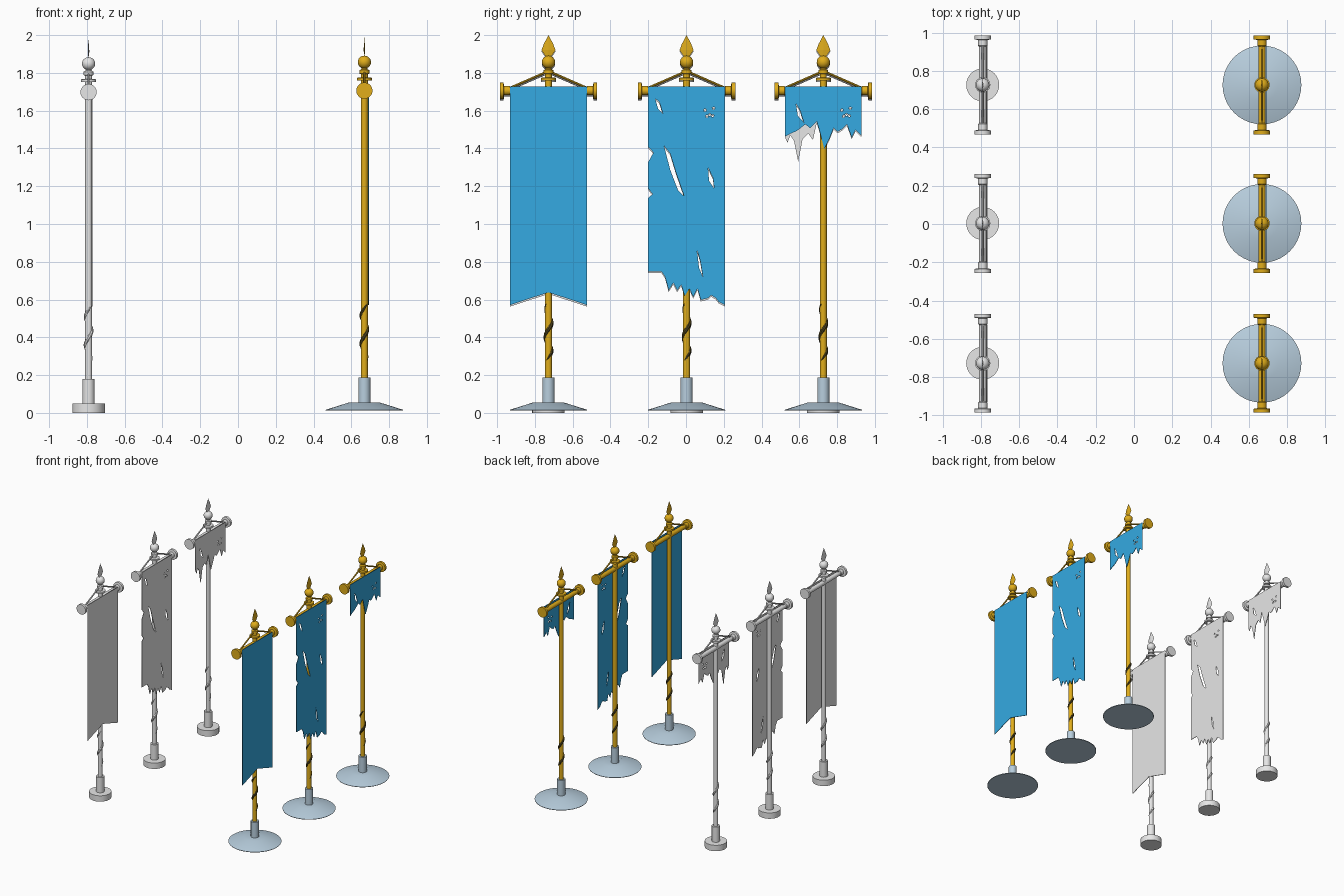
import bpy, bmesh, math
from mathutils import Matrix, Vector

if "Cube" in bpy.data.objects:
    bpy.data.objects.remove(bpy.data.objects["Cube"])


def material(name, rgb):
    m = bpy.data.materials.new(name)
    m.diffuse_color = (*rgb, 1)
    m.use_nodes = True
    m.node_tree.nodes["Principled BSDF"].inputs["Base Color"].default_value = m.diffuse_color
    return m


GREY = material("plain grey", (0.8, 0.8, 0.8))
GOLD = material("gold", (0.75, 0.42, 0.011))
BLUE = material("blue cloth", (0.035, 0.40, 0.76))
STEEL = material("pale steel", (0.48, 0.62, 0.73))
BRONZE = material("dark bronze", (0.09, 0.065, 0.012))


def finish(ob, mat, smooth=True):
    ob.data.materials.clear()
    ob.data.materials.append(mat)
    if smooth:
        bpy.ops.object.select_all(action='DESELECT')
        ob.select_set(True)
        bpy.context.view_layer.objects.active = ob
        bpy.ops.object.shade_smooth_by_angle(angle=math.radians(35))
    return ob


def mesh_object(name, bm, mat, smooth=True):
    bmesh.ops.recalc_face_normals(bm, faces=bm.faces)
    me = bpy.data.meshes.new(name)
    bm.to_mesh(me)
    bm.free()
    ob = bpy.data.objects.new(name, me)
    bpy.context.collection.objects.link(ob)
    return finish(ob, mat, smooth)


def lathe(name, profile, mat, matrix, n=24):
    """Spin (radius, height) points around local z and cap both ends."""
    bm = bmesh.new()
    rings = [[bm.verts.new((r * math.cos(math.tau * i / n), r * math.sin(math.tau * i / n), h))
              for i in range(n)] for r, h in profile]
    for a, b in zip(rings, rings[1:]):
        for i in range(n):
            bm.faces.new((a[i], a[(i + 1) % n], b[(i + 1) % n], b[i]))
    bm.faces.new(rings[0])
    bm.faces.new(rings[-1])
    bm.transform(matrix)
    return mesh_object(name, bm, mat)


def curve_object(name, splines, mat, matrix, cyclic=False, flat=0, bevel=0):
    """Poly splines of (x, y, z, radius), filled flat or bevelled, turned into a mesh."""
    cu = bpy.data.curves.new(name, 'CURVE')
    cu.dimensions = '2D' if flat else '3D'
    if flat:
        cu.fill_mode = 'BOTH'
    cu.extrude, cu.bevel_depth, cu.bevel_resolution = flat, bevel, 2
    cu.use_fill_caps = bool(bevel)
    for pts in splines:
        sp = cu.splines.new('POLY')
        sp.points.add(len(pts) - 1)
        for p, q in zip(sp.points, pts):
            p.co = (q[0], q[1], q[2], 1)
            p.radius = q[3]
        sp.use_cyclic_u = cyclic
    ob = bpy.data.objects.new(name, cu)
    bpy.context.collection.objects.link(ob)
    bpy.ops.object.select_all(action='DESELECT')
    ob.select_set(True)
    bpy.context.view_layer.objects.active = ob
    bpy.ops.object.convert(target='MESH')
    ob = bpy.context.view_layer.objects.active
    ob.data.transform(matrix)
    return finish(ob, mat, not flat)


# Cloth outlines (across, height) in hundredths of a unit
W = 20.3
TOP = [(-W, 172), (W, 172)]
WHOLE = TOP + [(W, 56.3), (0, 63), (-W, 56.3)]
TORN = TOP + [(W, 56.3), (17, 58), (15.5, 60), (13, 61.5), (11.5, 60), (7.5, 59), (5.8, 65), (3.5, 60.5),
              (1.5, 65), (-1, 61), (-2.8, 67), (-5, 64), (-7, 68), (-9.5, 64), (-11.3, 71), (-13.2, 74),
              (-W, 74), (-W, 113), (-18, 115), (-W, 118), (-W, 132), (-17.5, 137), (-W, 140)]
RAG_RIGHT = TOP + [(W, 146), (17, 149), (15, 145), (12.5, 152), (10, 149.5), (7.5, 148), (5.5, 150),
                   (3.5, 145), (0.5, 139), (-2, 148.5), (-3.5, 153.5)]
SCRAP = RAG_RIGHT + [(-7, 150), (-9.5, 152), (-14, 148.5), (-17.5, 147), (-W, 145.5)]
SCRAP_LONG = RAG_RIGHT + [(-5.5, 144.5), (-8, 148), (-11, 145), (-13.3, 133), (-15.5, 144),
                          (-17.5, 147), (-19, 143), (-W, 146)]
# Slits and moth holes
DOTS = [[(x + 0.8 * math.cos(a), z + 0.8 * math.sin(a)) for a in (0.3, 1.5, 2.8, 4.0, 5.2)]
        for x, z in ((9.8, 159.5), (12.3, 157), (14.3, 160.5), (10.8, 156.3), (13.8, 156.5))]
SLITS = [[(-16.6, 165.5), (-14.5, 164), (-12.5, 157.5), (-15, 160)],
         [(-11.9, 140.5), (-8.7, 136.5), (-5.5, 126), (-1.3, 114), (-4.5, 117), (-8.7, 128)],
         [(11.4, 129), (14, 123.5), (14.6, 118), (11.9, 122)],
         [(5.5, 85.5), (7.2, 80), (8.7, 71), (6.6, 76)]]
SCRAP_SLIT = [[(-14.5, 163), (-12.4, 159.5), (-10.3, 153), (-13.5, 156.5)]]
# Local x -> y, local y -> z, local z -> x
CLOTH_AXES = Matrix(((0, 0, 1, 0), (1, 0, 0, 0), (0, 1, 0, 0), (0, 0, 0, 1)))


def banner(tag, x, y, z, base, metal, cloth, wrap, sockel, loops):
    at = Matrix.Translation((x, y, z))
    # foot and collar
    lathe(tag + "_foot", sockel, base, at, 40)
    lathe(tag + "_collar", [(0.032, 0.045), (0.032, 0.18)], base, at)
    # pole, neck rings and ball
    lathe(tag + "_pole", [(0.0185, 0.17), (0.0185, 1.755)], metal, at)
    lathe(tag + "_neck", [(0.040, 1.752), (0.040, 1.766), (0.018, 1.768), (0.018, 1.785), (0.026, 1.788),
                          (0.026, 1.806), (0.016, 1.812), (0.016, 1.83)], metal, at)
    lathe(tag + "_ball", [(0.001 + 0.034 * math.sin(math.pi * i / 12), 1.849 - 0.034 * math.cos(math.pi * i / 12))
                          for i in range(13)], metal, at)
    # flat spearhead with a slight ridge
    bm = bmesh.new()
    rim = [bm.verts.new((0, a, h)) for a, h in
           ((-0.010, 1.872), (-0.037, 1.912), (-0.025, 1.945), (0, 1.992), (0.025, 1.945), (0.037, 1.912), (0.010, 1.872))]
    for s in (-1, 1):
        ridge = bm.verts.new((0.004 * s, 0, 1.912))
        for i in range(7):
            bm.faces.new((rim[i], rim[(i + 1) % 7], ridge))
    bm.transform(at)
    mesh_object(tag + "_spearhead", bm, metal, False)
    # crossbar with end knobs
    half = [(0.019, 0), (0.019, 0.2), (0.024, 0.205), (0.024, 0.235), (0.043, 0.238), (0.043, 0.258)]
    lathe(tag + "_crossbar", [(r, -h) for r, h in reversed(half)] + half[1:], metal,
          at @ Matrix.Translation((0, 0, 1.698)) @ Matrix.Rotation(-math.pi / 2, 4, 'X'))
    # hanging cords
    curve_object(tag + "_cords", [[(0, s * 0.205, 1.712, 1), (0, s * 0.015, 1.795, 1)] for s in (-1, 1)],
                 metal, at, bevel=0.006)
    # spiral wrap on the lower pole
    n = 64
    spiral = []
    for i in range(n + 1):
        t = i / n
        a = math.tau * 2 * t - 0.6
        spiral.append((0.0155 * math.cos(a), 0.0155 * math.sin(a), 0.27 + 0.3 * t,
                       0.35 + 0.65 * min(1, 6 * t, 6 * (1 - t))))
    curve_object(tag + "_spiral_wrap", [spiral], wrap, at, bevel=0.0105)
    # cloth
    curve_object(tag + "_cloth", [[(a / 100, h / 100, 0, 1) for a, h in l] for l in loops], cloth,
                 at @ Matrix.Translation((0.022, 0, 0)) @ CLOTH_AXES, cyclic=True, flat=0.002)


DISC = [(0.086, 0), (0.086, 0.05)]
DISH = [(0.204, 0.004), (0.206, 0.008), (0.085, 0.046), (0.03, 0.048)]
ROWS = (("whole", -0.728, [WHOLE], [WHOLE]),
        ("torn", 0.003, [TORN] + SLITS + DOTS, [TORN] + SLITS + DOTS),
        ("ragged", 0.727, [SCRAP] + SCRAP_SLIT + DOTS, [SCRAP_LONG] + SCRAP_SLIT + DOTS))
for tag, y, fresh, plain in ROWS:
    banner("grey_" + tag, -0.791, y, 0, GREY, GREY, GREY, GREY, DISC, plain)
    banner("blue_" + tag, 0.669, y, 0.008, STEEL, GOLD, BLUE, BRONZE, DISH, fresh)
